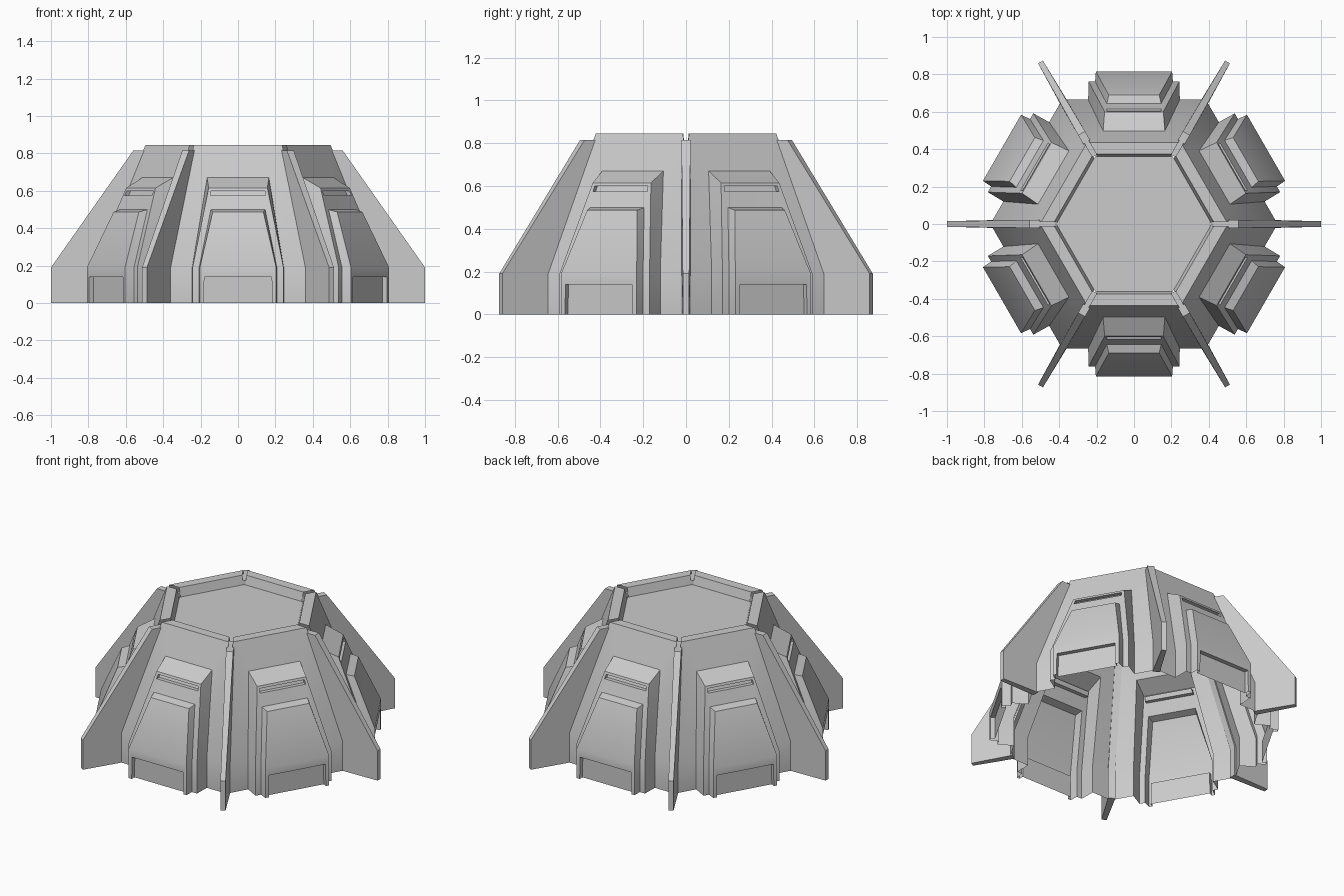
import bpy, bmesh, math

cube = bpy.data.objects.get("Cube")
if cube:
    bpy.data.objects.remove(cube)

grey = bpy.data.materials.new("light_grey")
grey.use_nodes = True
tone = (0.6, 0.6, 0.6, 1)
grey.diffuse_color = tone
grey.node_tree.nodes["Principled BSDF"].inputs["Base Color"].default_value = tone

KNEE = 0.19
TOP = 0.845


def finish(bm, name):
    """Turn a bmesh into a shaded mesh."""
    mesh = bpy.data.meshes.new(name)
    bm.to_mesh(mesh)
    bm.free()
    mesh.materials.append(grey)
    for p in mesh.polygons:
        p.use_smooth = True
    mesh.set_sharp_from_angle(angle=math.radians(30))
    return mesh


def ring(mesh, name, count=6):
    """Place copies of a part around the vertical axis."""
    for i in range(count):
        ob = bpy.data.objects.new(f"{name}_{i + 1}", mesh)
        ob.rotation_euler.z = i * math.tau / count
        bpy.context.collection.objects.link(ob)


# One side of the shell: open-bottomed arches bridged outward, step by step
bm = bmesh.new()


def arch(*side):
    """Mirrored open loop; each point is half width, distance out, height."""
    left = [bm.verts.new((-u, -d, z)) for u, d, z in side]
    right = [bm.verts.new((u, -d, z)) for u, d, z in reversed(side)]
    return left + right


def bridge(a, b, skip=(), closed=False):
    n = len(a)
    for i in range(n if closed else n - 1):
        if i not in skip:
            j = (i + 1) % n
            bm.faces.new((a[i], a[j], b[j], b[i]))


def stepped(low_u, low_d, top_u, top_d, top_z):
    return arch((low_u, low_d, 0), (low_u, low_d, KNEE), (top_u, top_d, top_z))


wall = stepped(0.384, 0.665, 0.236, 0.435, TOP)
housing_root = stepped(0.245, 0.665, 0.165, 0.497, 0.67)
housing_front = stepped(0.243, 0.762, 0.157, 0.6, 0.615)
panel_root = stepped(0.208, 0.762, 0.145, 0.643, 0.5)
panel_front = stepped(0.204, 0.815, 0.135, 0.69, 0.487)
bridge(wall, housing_root)
bridge(housing_root, housing_front)
bridge(housing_front, panel_root, skip=(2,))
bridge(panel_root, panel_front)

# Vent slot sunk above the raised panel
slot_edge = arch((0.147, 0.615, 0.575), (0.143, 0.605, 0.6))
slot_back = arch((0.147, 0.59, 0.575), (0.143, 0.58, 0.6))
around = [panel_root[2], housing_front[2], housing_front[3], panel_root[3]]
bridge(around, slot_edge, closed=True)
bridge(slot_edge, slot_back, closed=True)
bm.faces.new(slot_back)

# Sunken door at the foot of the raised panel
door_edge = arch((0.183, 0.815, 0), (0.18, 0.815, 0.14))
door_back = arch((0.183, 0.787, 0), (0.18, 0.787, 0.14))
p = panel_front
bridge([p[0], p[1], p[4], p[5]], door_edge)
bm.faces.new(p[1:5])
bridge(door_edge, door_back)
bm.faces.new(door_back)

# Rim strip on top, folding down to the roof
rim_inner = arch((0.202, 0.375, TOP))
rim_foot = arch((0.2, 0.36, 0.79))
bridge(wall[2:4], rim_inner)
bridge(rim_inner, rim_foot)

bmesh.ops.recalc_face_normals(bm, faces=bm.faces)
bm.faces.ensure_lookup_table()
if bm.faces[2].normal.y > 0:
    bmesh.ops.reverse_faces(bm, faces=bm.faces)
ring(finish(bm, "wall_module"), "wall_module")

# Corner fins, slightly thinner toward the outer edge
profile = [(0.745, 0), (1, 0), (1, KNEE), (0.56, 0.815),
           (0.42, 0.815), (0.42, 0.78), (0.51, 0.78), (0.745, KNEE)]
bm = bmesh.new()
sides = []
for s in (-1, 1):
    sides.append([bm.verts.new((r, s * (0.015 if r > 0.9 else 0.021), z))
                  for r, z in profile])
    bm.faces.new(sides[-1])
bridge(sides[0], sides[1], closed=True)
bmesh.ops.recalc_face_normals(bm, faces=bm.faces)
ring(finish(bm, "corner_fin"), "corner_fin")

# Flat six-sided roof sunk inside the rim
bm = bmesh.new()
radius = 0.36 / math.cos(math.pi / 6)
bm.faces.new([bm.verts.new((radius * math.cos(i * math.pi / 3),
                            radius * math.sin(i * math.pi / 3), 0.79))
              for i in range(6)])
ring(finish(bm, "roof"), "roof", 1)
